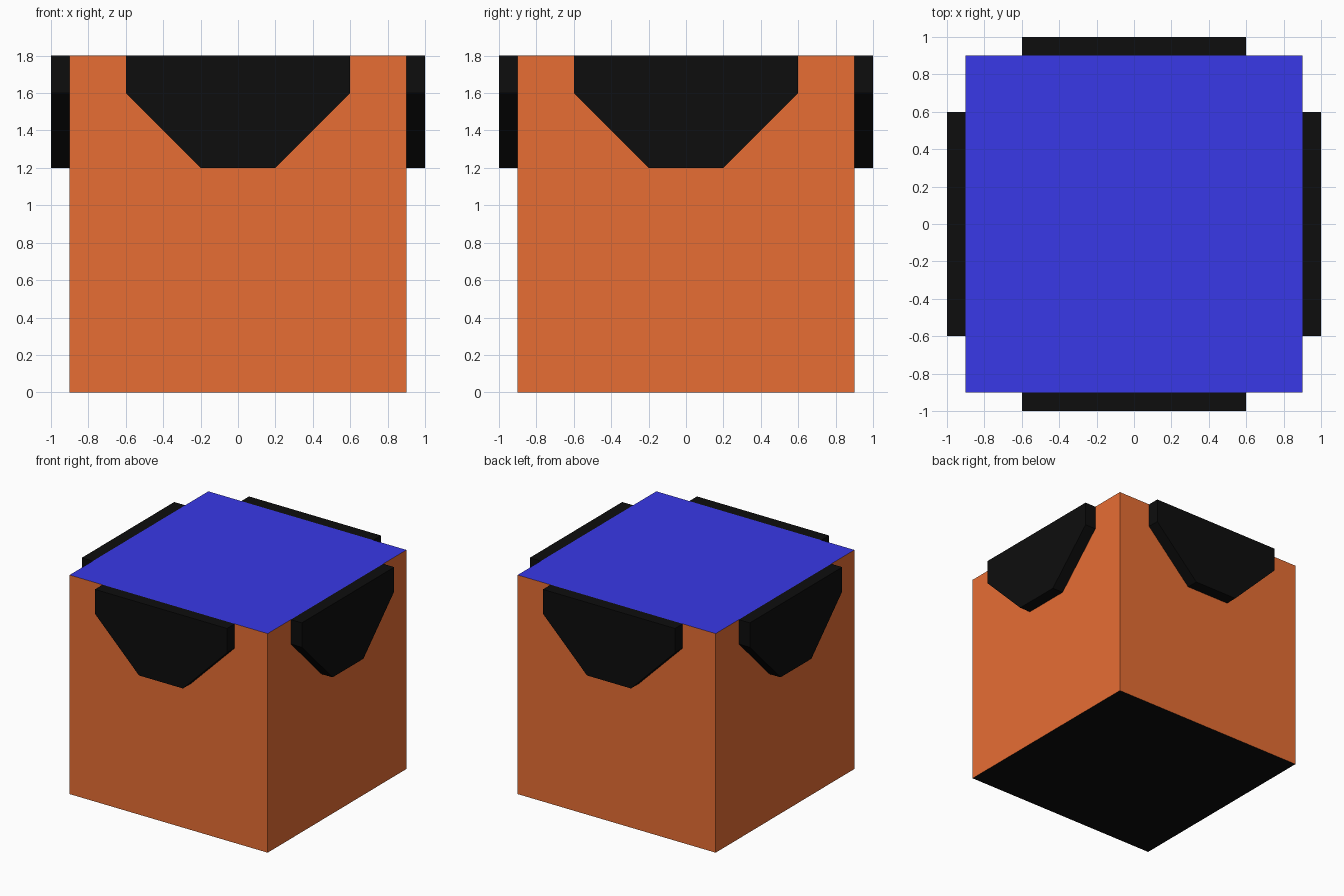
import bpy, bmesh
from math import pi
from mathutils import Matrix

if "Cube" in bpy.data.objects:
    bpy.data.objects.remove(bpy.data.objects["Cube"])


def material(name, rgb):
    m = bpy.data.materials.new(name)
    m.diffuse_color = (*rgb, 1)
    m.use_nodes = True
    m.node_tree.nodes["Principled BSDF"].inputs["Base Color"].default_value = m.diffuse_color
    return m


ORANGE = material("orange", (0.8, 0.155, 0.034))
BLUE = material("blue", (0.04, 0.04, 0.8))
BLACK = material("black", (0.004, 0.004, 0.004))


def add_object(name, bm, mats):
    bmesh.ops.recalc_face_normals(bm, faces=bm.faces)
    mesh = bpy.data.meshes.new(name)
    bm.to_mesh(mesh)
    bm.free()
    for m in mats:
        mesh.materials.append(m)
    obj = bpy.data.objects.new(name, mesh)
    bpy.context.collection.objects.link(obj)
    return obj


# Main block: orange sides, blue top, black underside
bm = bmesh.new()
bmesh.ops.create_cube(bm, size=1.8, matrix=Matrix.Translation((0, 0, 0.9)))
bm.normal_update()
for f in bm.faces:
    if f.normal.z > 0.5:
        f.material_index = 1
    elif f.normal.z < -0.5:
        f.material_index = 2
add_object("block", bm, [ORANGE, BLUE, BLACK])

# Chamfered plate hanging from the top edge of each side
PROFILE = [(-0.6, 1.8), (-0.6, 1.6), (-0.2, 1.2), (0.2, 1.2), (0.6, 1.6), (0.6, 1.8)]
for i, side in enumerate(("front", "right", "back", "left")):
    bm = bmesh.new()
    face = bm.faces.new([bm.verts.new((x, -0.9, z)) for x, z in PROFILE])
    ext = bmesh.ops.extrude_face_region(bm, geom=[face], use_keep_orig=True)
    outer = [v for v in ext["geom"] if isinstance(v, bmesh.types.BMVert)]
    bmesh.ops.translate(bm, verts=outer, vec=(0, -0.1, 0))
    bmesh.ops.rotate(bm, verts=bm.verts, cent=(0, 0, 0),
                     matrix=Matrix.Rotation(i * pi / 2, 3, "Z"))
    add_object(side + "_plate", bm, [BLACK])
